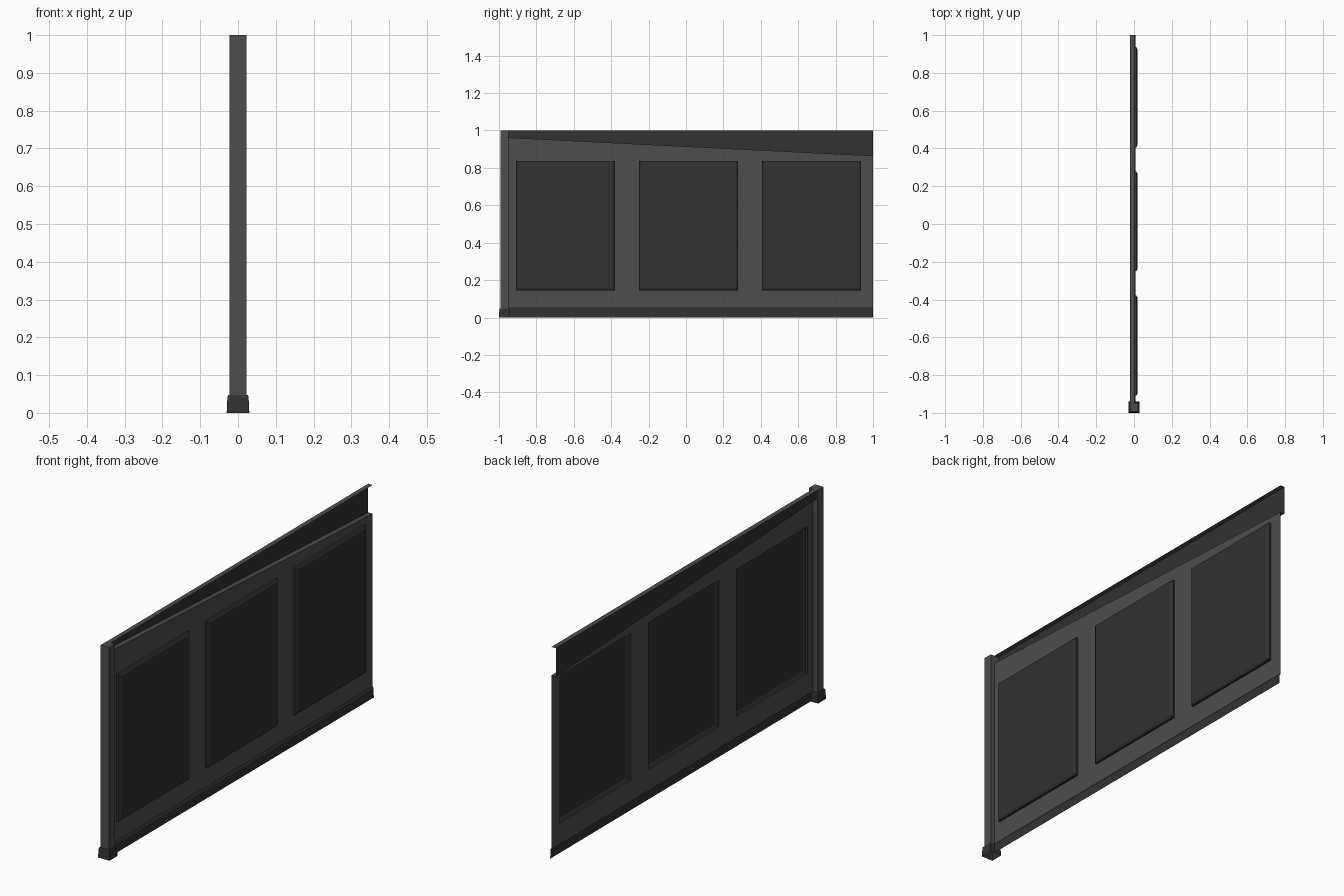
import bpy, bmesh

if "Cube" in bpy.data.objects:
    bpy.data.objects.remove(bpy.data.objects["Cube"])


def material(name, v):
    m = bpy.data.materials.new(name)
    m.diffuse_color = (v, v, v, 1)
    m.use_nodes = True
    m.node_tree.nodes["Principled BSDF"].inputs["Base Color"].default_value = m.diffuse_color
    return m


LIGHT = material("grey", 0.075)
DARK = material("dark_grey", 0.032)


def build(name, faces, mat):
    """Object from a list of faces given as corner points, seams welded."""
    bm = bmesh.new()
    for f in faces:
        bm.faces.new([bm.verts.new(p) for p in f])
    bmesh.ops.remove_doubles(bm, verts=bm.verts, dist=1e-5)
    me = bpy.data.meshes.new(name)
    bm.to_mesh(me)
    bm.free()
    me.materials.append(mat)
    ob = bpy.data.objects.new(name, me)
    bpy.context.collection.objects.link(ob)
    return ob


def bridge(a, b, closed=False):
    """Quads between two matching rows of points."""
    n = len(a)
    return [(a[i], b[i], b[(i + 1) % n], a[(i + 1) % n])
            for i in range(n if closed else n - 1)]


def sweep(start, end, y0, y1):
    """Run an x/z profile along y, from start to end section."""
    return bridge([(x, y0, z) for x, z in start], [(x, y1, z) for x, z in end])


def square(r, z, cy=-0.97):
    return [(-r, cy - r, z), (r, cy - r, z), (r, cy + r, z), (-r, cy + r, z)]


def rect_yz(x, y0, y1, z0, z1, d=0.0):
    return [(x, y0 + d, z0 + d), (x, y1 - d, z0 + d),
            (x, y1 - d, z1 - d), (x, y0 + d, z1 - d)]


Y0, Y1 = -0.95, 1.0
FX, BX = 0.002, -0.021          # front sheet and rear strip planes
Z0, Z1 = 0.145, 0.838           # raised panel height range
PANELS = [(-0.909, -0.379), (-0.25, 0.278), (0.406, 0.936)]


def slope(y):
    return 0.962 + (0.865 - 0.962) * (y - Y0) / (Y1 - Y0)


# End post
lo, hi = square(0.022, 0.04), square(0.022, 1.0)
build("end_post", [tuple(reversed(f)) for f in bridge(lo, hi, True)] + [hi], LIGHT)

# Post foot: open skirt with chamfered top
rings = [square(0.03, 0), square(0.028, 0.042), square(0.026, 0.047), square(0.022, 0.047)]
build("post_foot", [tuple(reversed(f)) for a, b in zip(rings, rings[1:])
                    for f in bridge(a, b, True)], DARK)

# Wall sheet with panel openings and a sloping top edge
ys = [Y0] + [y for p in PANELS for y in p] + [Y1]
faces = []
for i, (a, b) in enumerate(zip(ys, ys[1:])):
    rows = [(0.045, 0.045), (Z0, Z0), (Z1, Z1), (slope(a), slope(b))]
    for r in range(3):
        if r == 1 and i % 2:
            continue
        (la, lb), (ta, tb) = rows[r], rows[r + 1]
        faces.append([(FX, a, la), (FX, b, lb), (FX, b, tb), (FX, a, ta)])
    # sloping ledge back to the rear strip
    faces.append([(FX, a, slope(a)), (FX, b, slope(b)),
                  (BX, b, slope(b)), (BX, a, slope(a))])
build("wall_sheet", faces, LIGHT)

# Raised panels with chamfered rims, hollow behind
for n, (a, b) in enumerate(PANELS, 1):
    r = [rect_yz(FX, a, b, Z0, Z1), rect_yz(0.012, a, b, Z0, Z1),
         rect_yz(0.018, a, b, Z0, Z1, 0.01)]
    faces = [tuple(reversed(f)) for p, q in zip(r, r[1:]) for f in bridge(p, q, True)]
    build(f"raised_panel_{n}", faces + [r[2]], DARK)

# Rear strip above the slope, and its top lip
build("upper_strip", sweep([(BX, slope(Y0)), (BX, 1)], [(BX, slope(Y1)), (BX, 1)], Y0, Y1), DARK)
lip = [(BX, 1), (FX, 1)]
build("top_lip", sweep(lip, lip, Y0, Y1), LIGHT)

# Skirting along the bottom
skirt = [(0.008, 0), (0.007, 0.043), (FX, 0.05)]
build("skirting", sweep(skirt, skirt, Y0, Y1), DARK)
